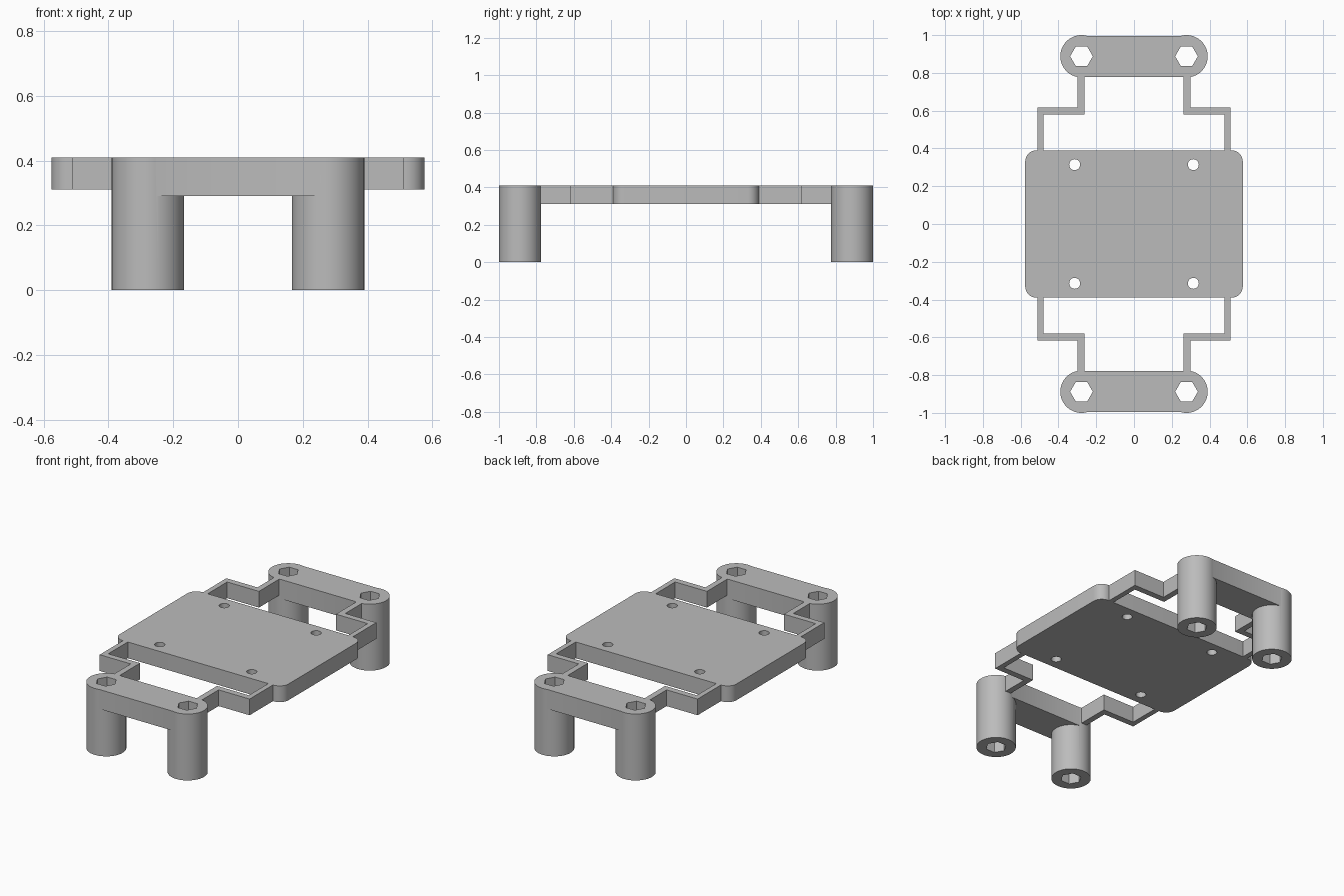
import bpy
import bmesh
from math import cos, sin, pi, radians

if "Cube" in bpy.data.objects:
    bpy.data.objects.remove(bpy.data.objects["Cube"])

grey = bpy.data.materials.new("plain grey")
grey.use_nodes = True
grey.diffuse_color = (0.5, 0.5, 0.5, 1)
grey.node_tree.nodes["Principled BSDF"].inputs["Base Color"].default_value = (0.5, 0.5, 0.5, 1)

TOP = 0.41
PLATE_LOW = 0.31
BAR_LOW = 0.29
POST_X, POST_Y, POST_R = 0.278, 0.888, 0.112


def arc(x, y, r, sides, start=0.0, sweep=2 * pi, closed=True):
    steps = sides if closed else sides - 1
    return [(x + r * cos(start + sweep * i / steps), y + r * sin(start + sweep * i / steps))
            for i in range(sides)]


def rectangle(x, y, half_x, half_y):
    return [(x + sx * half_x, y + sy * half_y)
            for sx, sy in ((-1, -1), (1, -1), (1, 1), (-1, 1))]


def prism(name, outline, low, high):
    """Upright solid from a flat outline."""
    bm = bmesh.new()
    face = bm.faces.new([bm.verts.new((x, y, low)) for x, y in outline])
    extruded = bmesh.ops.extrude_face_region(bm, geom=[face])["geom"]
    verts = [v for v in extruded if isinstance(v, bmesh.types.BMVert)]
    bmesh.ops.translate(bm, verts=verts, vec=(0, 0, high - low))
    bmesh.ops.recalc_face_normals(bm, faces=bm.faces)
    mesh = bpy.data.meshes.new(name)
    bm.to_mesh(mesh)
    bm.free()
    mesh.materials.append(grey)
    obj = bpy.data.objects.new(name, mesh)
    bpy.context.collection.objects.link(obj)
    return obj


def activate(obj):
    bpy.ops.object.select_all(action="DESELECT")
    obj.select_set(True)
    bpy.context.view_layer.objects.active = obj


def combine(obj, other, operation):
    """Apply a boolean and remove the helper solid."""
    activate(obj)
    mod = obj.modifiers.new("boolean", "BOOLEAN")
    mod.object, mod.operation, mod.solver = other, operation, "EXACT"
    bpy.ops.object.modifier_apply(modifier=mod.name)
    bpy.data.objects.remove(other)


def smooth(obj):
    activate(obj)
    bpy.ops.object.shade_smooth_by_angle(angle=radians(30))


# Mounting plate with rounded corners and four screw holes
half_x, half_y, corner = 0.576, 0.39, 0.06
outline = []
for i, (sx, sy) in enumerate(((1, 1), (-1, 1), (-1, -1), (1, -1))):
    outline += arc(sx * (half_x - corner), sy * (half_y - corner), corner, 9,
                   i * pi / 2, pi / 2, closed=False)
plate = prism("mounting_plate", outline, PLATE_LOW, TOP)
for sx in (-1, 1):
    for sy in (-1, 1):
        hole = prism("hole_cutter", arc(sx * 0.314, sy * 0.314, 0.029, 24), 0.2, 0.5)
        combine(plate, hole, "DIFFERENCE")
smooth(plate)

# End brackets: a bar joining two round posts with hexagonal through holes
for sy, end in ((-1, "front"), (1, "back")):
    y = sy * POST_Y
    bracket = prism(end + "_bracket", rectangle(0, y, POST_X, 0.1085), BAR_LOW, TOP)
    for sx in (-1, 1):
        post = prism("post", arc(sx * POST_X, y, POST_R, 64), 0, TOP)
        combine(bracket, post, "UNION")
    for sx in (-1, 1):
        socket = prism("socket_cutter", arc(sx * POST_X, y, 0.06, 6), -0.1, 0.5)
        combine(bracket, socket, "DIFFERENCE")
    smooth(bracket)

    # Stepped spring arms between the plate and the bracket
    step = [(0.48, 0.39), (0.512, 0.39), (0.512, 0.618), (0.3, 0.618),
            (0.3, 0.781), (0.263, 0.781), (0.263, 0.58), (0.48, 0.58)]
    for sx, side in ((-1, "right"), (1, "left")):
        prism(f"{end}_{side}_arm", [(sx * px, sy * py) for px, py in step], PLATE_LOW, TOP)
